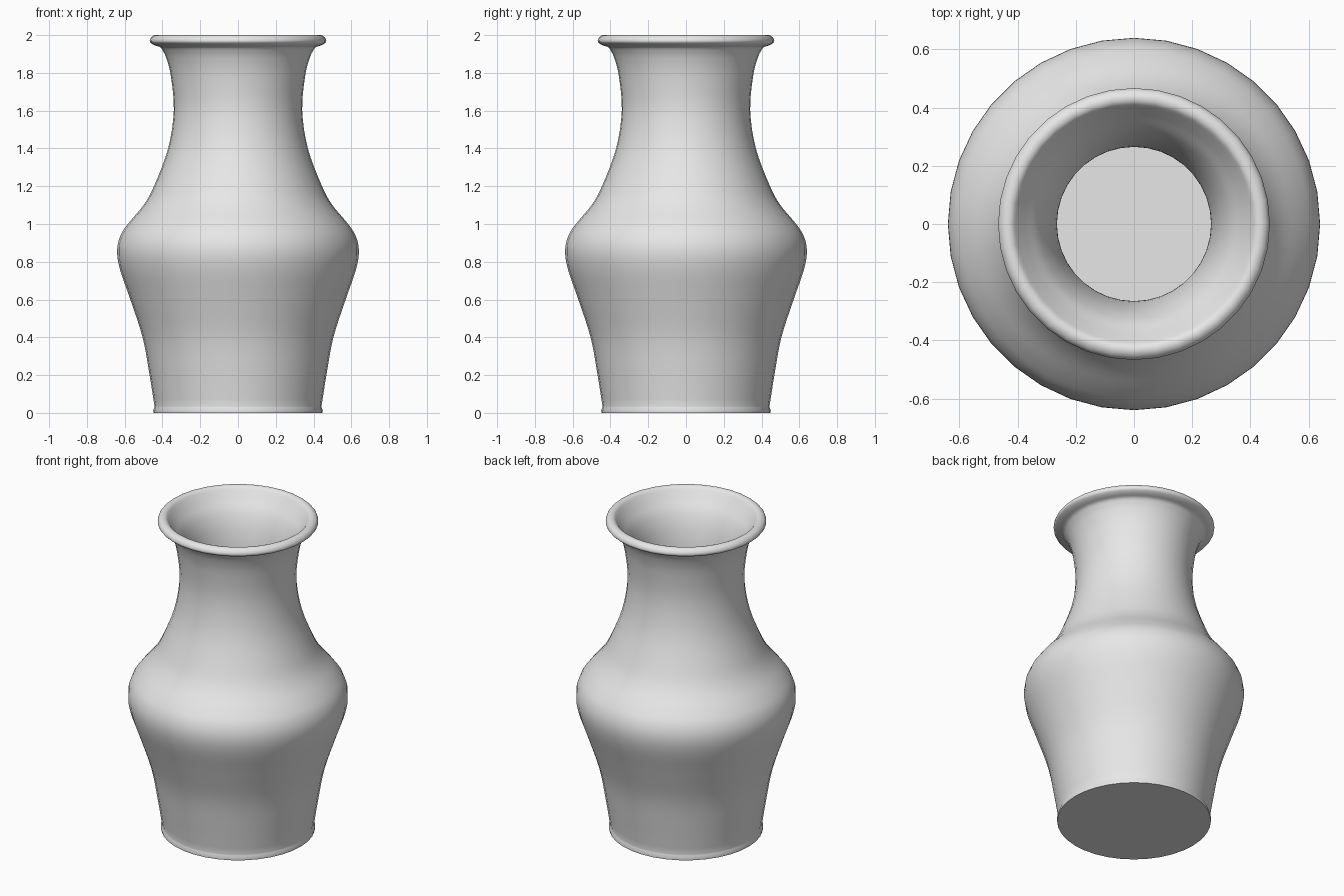
import bpy, bmesh, math
from mathutils import Vector

old = bpy.data.objects.get("Cube")
if old:
    bpy.data.objects.remove(old, do_unlink=True)

SEGMENTS = 36

# Clay colour
clay = bpy.data.materials.new("grey_clay")
clay.use_nodes = True
colour = (0.8, 0.8, 0.8, 1)
clay.diffuse_color = colour
clay.node_tree.nodes["Principled BSDF"].inputs["Base Color"].default_value = colour


def smooth_curve(points, steps=4):
    """Catmull-Rom curve through (radius, height) points."""
    p = [Vector(q) for q in points]
    p = [2 * p[0] - p[1]] + p + [2 * p[-1] - p[-2]]
    out = []
    for a, b, c, d in zip(p, p[1:], p[2:], p[3:]):
        for i in range(steps):
            t = i / steps
            out.append(0.5 * (2 * b + (c - a) * t + (2 * a - 5 * b + 4 * c - d) * t ** 2
                              + (3 * b - a - 3 * c + d) * t ** 3))
    return out + [p[-2]]


def lathe(name, profile):
    """Spin an open profile about z and close both ends with flat discs."""
    bm = bmesh.new()
    rings = []
    for r, z in profile:
        angles = [math.tau * i / SEGMENTS for i in range(SEGMENTS)]
        rings.append([bm.verts.new((r * math.cos(a), r * math.sin(a), z)) for a in angles])
    for low, high in zip(rings, rings[1:]):
        for i in range(SEGMENTS):
            j = (i + 1) % SEGMENTS
            bm.faces.new((low[i], low[j], high[j], high[i]))
    bm.faces.new(rings[0][::-1])
    bm.faces.new(rings[-1])
    mesh = bpy.data.meshes.new(name)
    bm.to_mesh(mesh)
    bm.free()
    obj = bpy.data.objects.new(name, mesh)
    bpy.context.collection.objects.link(obj)
    mesh.materials.append(clay)
    bpy.ops.object.select_all(action='DESELECT')
    obj.select_set(True)
    bpy.context.view_layer.objects.active = obj
    bpy.ops.object.shade_smooth_by_angle(angle=math.radians(40))
    return obj


# Foot lip, belly, shoulder and neck
foot = [(0.447, 0), (0.449, 0.012), (0.443, 0.028)]
body = smooth_curve([(0.442, 0.035), (0.468, 0.2), (0.505, 0.4), (0.57, 0.6), (0.625, 0.76),
                     (0.64, 0.86), (0.622, 0.94), (0.575, 1.01), (0.5, 1.1), (0.445, 1.2),
                     (0.37, 1.4), (0.34, 1.6), (0.355, 1.78), (0.38, 1.88), (0.405, 1.93)])
# Rolled rim
rim = smooth_curve([(0.415, 1.938), (0.445, 1.948), (0.467, 1.965), (0.46, 1.988),
                    (0.44, 2.0), (0.418, 1.996), (0.4, 1.975)], 3)
# Hollow inside, following the outer wall
inside = smooth_curve([(0.375, 1.94), (0.325, 1.87), (0.285, 1.76), (0.265, 1.6), (0.298, 1.4),
                       (0.375, 1.2), (0.44, 1.08), (0.51, 0.99), (0.56, 0.92), (0.568, 0.86),
                       (0.55, 0.76), (0.5, 0.6), (0.435, 0.4), (0.398, 0.2), (0.38, 0.07)])

lathe("vase", foot + body + rim + inside)
